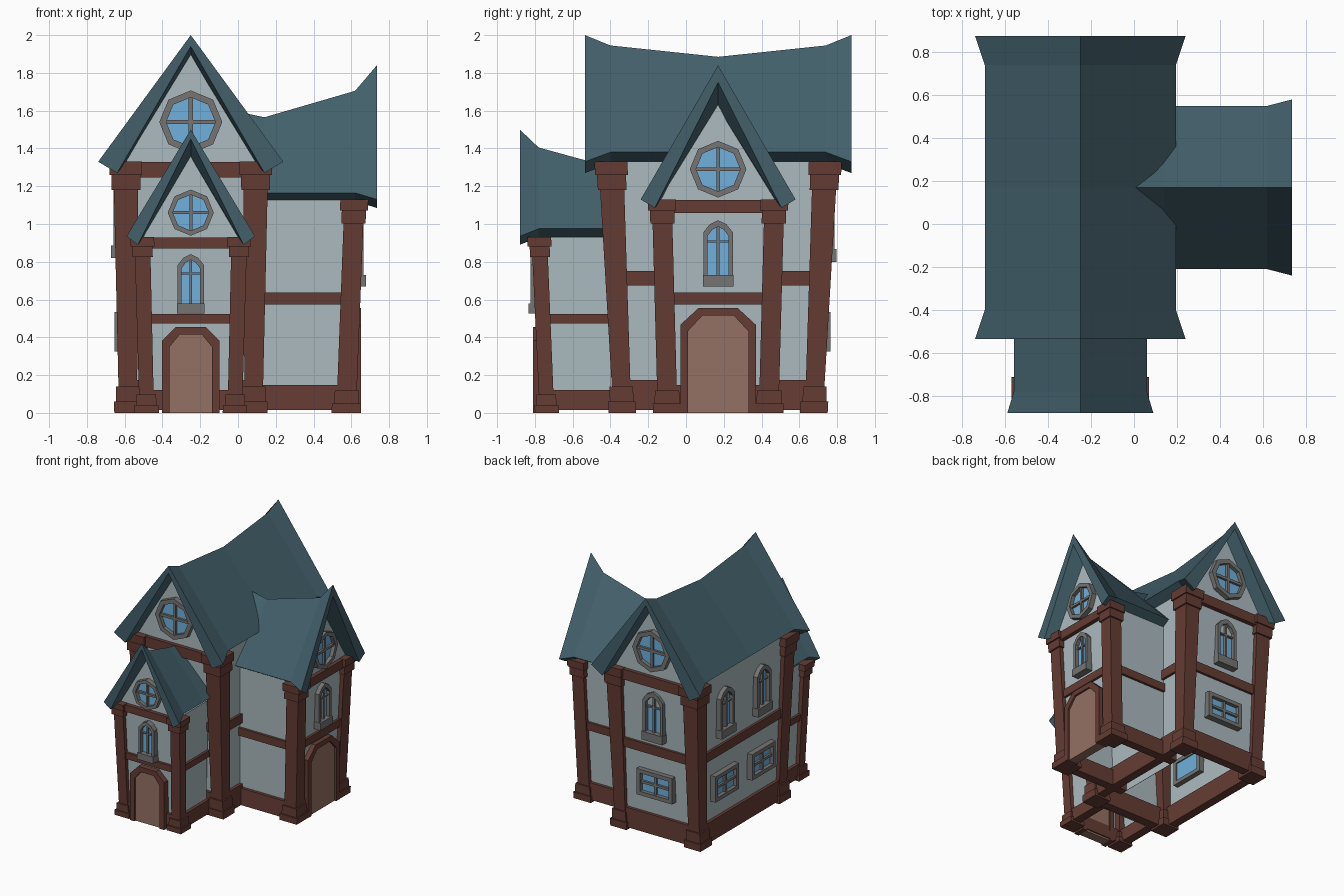
import bpy, bmesh, math
from mathutils import Matrix, Vector

if "Cube" in bpy.data.objects:
    bpy.data.objects.remove(bpy.data.objects["Cube"])


def material(name, rgb):
    m = bpy.data.materials.new(name)
    lin = [((c / 255 + 0.055) / 1.055) ** 2.4 for c in rgb]
    m.diffuse_color = (*lin, 1)
    m.use_nodes = True
    m.node_tree.nodes["Principled BSDF"].inputs["Base Color"].default_value = m.diffuse_color
    return m


PLASTER = material("pale plaster", (172, 187, 192))
TIMBER = material("red brown timber", (101, 60, 52))
ROOF = material("teal slate", (67, 96, 107))
STONE = material("grey stone", (118, 117, 116))
GLASS = material("blue glass", (112, 176, 220))
LEAF = material("door wood", (148, 113, 99))


def T(x, y, z=0):
    return Matrix.Translation((x, y, z))


def Rz(deg):
    return Matrix.Rotation(math.radians(deg), 4, 'Z')


def make(name, verts, faces, mat, M):
    bm = bmesh.new()
    vs = [bm.verts.new(M @ Vector(v)) for v in verts]
    for f in faces:
        bm.faces.new([vs[i] for i in f])
    bmesh.ops.recalc_face_normals(bm, faces=bm.faces)
    me = bpy.data.meshes.new(name)
    bm.to_mesh(me)
    bm.free()
    me.materials.append(mat)
    ob = bpy.data.objects.new(name, me)
    bpy.context.collection.objects.link(ob)
    return ob


def loft(name, rings, mat, M, caps=True, cyclic=False):
    n, r = len(rings[0]), len(rings)
    verts = [p for ring in rings for p in ring]
    faces = []
    for a in range(r if cyclic else r - 1):
        b = (a + 1) % r
        for i in range(n):
            j = (i + 1) % n
            faces.append((a * n + i, a * n + j, b * n + j, b * n + i))
    if caps and not cyclic:
        faces += [range(n), range((r - 1) * n, r * n)]
    return make(name, verts, faces, mat, M)


def prism(name, pts, y0, y1, mat, M):
    return loft(name, [[(x, y, z) for x, z in pts] for y in (y0, y1)], mat, M)


def box(name, x0, x1, y0, y1, z0, z1, mat, M):
    return prism(name, [(x0, z0), (x1, z0), (x1, z1), (x0, z1)], y0, y1, mat, M)


# ---- windows and doors: front at local y = 0, body going to +y ----
def window(name, M, pts, kx, kz, cz, bars, depth=0.09):
    inner = [(x * kx, cz + (z - cz) * kz) for x, z in pts]
    loft(name + "_frame", [[(x, y, z) for x, z in p] for p, y in
         ((pts, 0), (pts, depth), (inner, depth), (inner, 0))], STONE, M, cyclic=True)
    prism(name + "_glass", inner, 0.03, depth - 0.01, GLASS, M)
    for x0, x1, z0, z1 in bars:
        box(name + "_bar", x0, x1, 0.012, 0.04, z0, z1, STONE, M)


def round_window(name, M, r):
    pts = [(r * math.cos(i * math.pi / 4), r * math.sin(i * math.pi / 4)) for i in range(8)]
    b, q = 0.065 * r, 0.8 * r
    window(name, M, pts, 0.78, 0.78, 0, [(-b, b, -q, q), (-q, q, -b, b)])


def arched_window(name, M, w, h):
    pts = [(-w / 2, 0), (w / 2, 0), (w / 2, .82 * h), (.28 * w, .94 * h), (0, h),
           (-.28 * w, .94 * h), (-w / 2, .82 * h)]
    b = 0.05 * w
    window(name, M, pts, 0.72, 0.8, 0.52 * h, [(-b, b, .1 * h, .92 * h), (-.4 * w, .4 * w, .66 * h, .69 * h)])
    box(name + "_sill", -.52 * w, .52 * w, -0.012, 0.08, 0, .17 * h, STONE, M)


def wide_window(name, M, w, h):
    pts = [(-w / 2, -h / 2), (w / 2, -h / 2), (w / 2, h / 2), (-w / 2, h / 2)]
    window(name, M, pts, 0.8, 0.7, 0, [(-.01, .01, -.4 * h, .4 * h), (-.42 * w, .42 * w, -.01, .01)])


def door(name, M, w, h):
    arch = [(-.5, 0), (-.5, .84), (-.26, 1), (.26, 1), (.5, .84), (.5, 0)]
    outer = [(x * w, z * h) for x, z in arch]
    inner = [(x * (w - .08), z * (h - .04)) for x, z in arch]
    prism(name + "_frame", outer + inner[::-1], 0, 0.1, TIMBER, M)
    prism(name + "_leaf", inner, 0.015, 0.09, LEAF, M)


# ---- one gabled block; front gable faces local -y, walls lean outwards ----
def block(name, M, H, hx, hy, cw, back, stations, eave, ridge_t):
    s = H / 1.33
    both = back is None

    def half(z):
        t = z / H
        return hx[0] + (hx[1] - hx[0]) * t, hy[0] + (hy[1] - hy[0]) * t

    def rect(z, inset):
        x, y = (v - inset for v in half(z))
        yb = y if both else back
        return [(-x, -y, z), (x, -y, z), (x, yb, z), (-x, yb, z)]

    # plaster walls, open underneath, with gable triangles
    def ridge_at(y):
        for a, b in zip(stations, stations[1:]):
            if a[0] <= y <= b[0]:
                return a[1] + (b[1] - a[1]) * (y - a[0]) / (b[0] - a[0])
    k = 0.055
    lo, hi = rect(0.02, k), rect(H, k)
    tips = [(0, y, ridge_at(y) - ridge_t * 0.8) for y in (hi[0][1], hi[2][1])]
    make(name + "_walls", lo + hi + tips,
         [(0, 1, 5, 4), (1, 2, 6, 5), (2, 3, 7, 6), (3, 0, 4, 7), (4, 5, 8), (6, 7, 9)], PLASTER, M)

    # timber sill ring and mid floor band
    z0, z1 = 0.015, 0.175 * s
    loft(name + "_base_beams", [rect(z0, .02), rect(z1, .03), rect(z1, .09), rect(z0, .09)],
         TIMBER, M, cyclic=True)
    loft(name + "_mid_band", [rect(.675 * s, .035), rect(.75 * s, .035)], TIMBER, M)

    # gable beams and corner columns
    levels = [(0, 0), (.06, 0), (.06, .01), (.14, .013), (.14, .025), (1.18, .022),
              (1.18, .01), (1.26, .01), (1.26, 0), (1.33, 0)]
    for sy in (-1, 1) if both else (-1,):
        xb, yb = half(H)
        ys = sorted((sy * (yb - .025), sy * (yb - .1)))
        box(name + "_gable_beam", -xb + .08, xb - .08, *ys, H - .085 * s, H - .002, TIMBER, M)
        for sx in (-1, 1):
            rings = []
            for z, inset in levels:
                z *= s
                x, y = half(z)
                w = (cw[0] + (cw[1] - cw[0]) * z / H) / 2
                cx, cy, r = sx * (x - w), sy * (y - w), w - inset
                rings.append([(cx - r, cy - r, z), (cx + r, cy - r, z), (cx + r, cy + r, z), (cx - r, cy + r, z)])
            loft(name + "_column", rings, TIMBER, M)

    # sagging roof with flared ends
    verts, faces = [], []
    for y, zr, w, ze in stations:
        verts += [(-w, y, ze), (0, y, zr), (w, y, ze),
                  (w - eave[0], y, ze - eave[1]), (0, y, zr - ridge_t), (-w + eave[0], y, ze - eave[1])]
    n = len(stations)
    for a in range(n - 1):
        for i in range(6):
            j = (i + 1) % 6
            faces.append((a * 6 + i, a * 6 + j, a * 6 + 6 + j, a * 6 + 6 + i))
    for e in (0, (n - 1) * 6):
        faces += [(e, e + 1, e + 4, e + 5), (e + 1, e + 2, e + 3, e + 4)]
    make(name + "_roof", verts, faces, ROOF, M)


# main house
MAIN = T(-0.25, 0.17)
main_half = [(-.705, 2.0, .49, 1.33), (-.57, 1.945, .445, 1.38)]
block("main", MAIN, 1.33, (.405, .432), (.58, .655), (.146, .175), None,
      main_half + [(0, 1.885, .445, 1.38)] + [(-a, b, c, d) for a, b, c, d in main_half[::-1]],
      (.10, .06), .06)
# front porch
PORCH = T(-0.25, -0.5)
block("porch", PORCH, .93, (.297, .32), (.30, .34), (.128, .126), .1,
      [(-.38, 1.5, .34, .935), (-.28, 1.405, .31, .975), (-.025, 1.335, .31, .975), (.12, 1.31, .31, .975)],
      (.06, .045), .05)
# right wing
WING = T(0.3, 0.17) @ Rz(90)
block("wing", WING, 1.13, (.345, .372), (.35, .39), (.155, .148), .3,
      [(-.435, 1.84, .41, 1.13), (-.32, 1.705, .38, 1.165), (.16, 1.565, .38, 1.165), (.42, 1.62, .38, 1.165)],
      (.075, .045), .09)

# openings
door("porch_door", PORCH @ T(0, -.31), .305, .455)
door("wing_door", WING @ T(0, -.352), .40, .555)
arched_window("porch_arched_window", PORCH @ T(0, -.322, .525), .138, .315)
arched_window("wing_arched_window", WING @ T(0, -.365, .67), .155, .35)
round_window("porch_round_window", PORCH @ T(0, -.325, 1.06), .122)
round_window("wing_round_window", WING @ T(0, -.375, 1.29), .15)
for side, deg in (("front", 0), ("back", 180)):
    round_window("main_%s_round_window" % side, MAIN @ Rz(deg) @ T(0, -.64, 1.54), .167)
BACK = MAIN @ Rz(180)
arched_window("back_arched_window", BACK @ T(0, -.615, .80), .18, .40)
wide_window("back_wide_window", BACK @ T(0, -.595, .43), .32, .21)
LEFT = MAIN @ Rz(-90)
for x in (-.235, .235):
    arched_window("left_arched_window", LEFT @ T(x, -.41, .82), .18, .39)
    wide_window("left_wide_window", LEFT @ T(x, -.405, .43), .30, .21)
